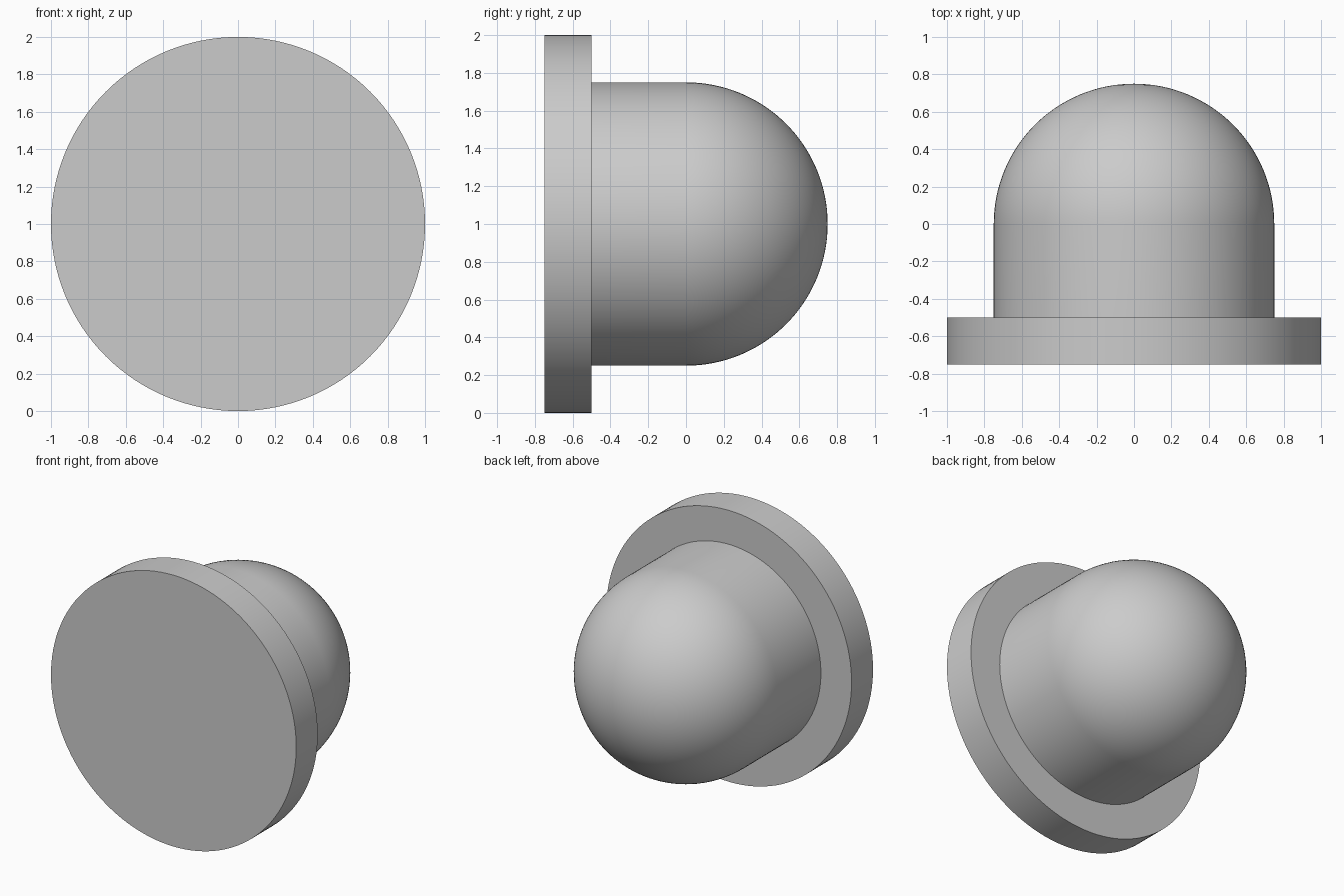
import bpy, bmesh, math
from mathutils import Vector

if "Cube" in bpy.data.objects:
    bpy.data.objects.remove(bpy.data.objects["Cube"])

CENTRE = Vector((0, 0, 1))
SEGMENTS = 128

grey = bpy.data.materials.new("plain grey")
grey.diffuse_color = (0.6, 0.6, 0.6, 1)
grey.use_nodes = True
grey.node_tree.nodes["Principled BSDF"].inputs["Base Color"].default_value = grey.diffuse_color


def lathe(name, profile):
    """Revolve (radius, y) points around the front-to-back axis."""
    bm = bmesh.new()
    verts = [bm.verts.new(CENTRE + Vector((r, y, 0))) for r, y in profile]
    edges = [bm.edges.new(pair) for pair in zip(verts, verts[1:])]
    bmesh.ops.spin(bm, geom=verts + edges, cent=CENTRE, axis=(0, 1, 0),
                   angle=math.tau, steps=SEGMENTS)
    bmesh.ops.remove_doubles(bm, verts=bm.verts[:], dist=1e-4)
    bmesh.ops.recalc_face_normals(bm, faces=bm.faces[:])
    mesh = bpy.data.meshes.new(name)
    bm.to_mesh(mesh)
    bm.free()
    mesh.materials.append(grey)
    obj = bpy.data.objects.new(name, mesh)
    bpy.context.collection.objects.link(obj)
    bpy.ops.object.select_all(action='DESELECT')
    obj.select_set(True)
    bpy.context.view_layer.objects.active = obj
    bpy.ops.object.shade_smooth_by_angle(angle=math.radians(30))
    return obj


# Wide round flange with a flat front
lathe("flange", [(0, -0.75), (1, -0.75), (1, -0.5), (0, -0.5)])

# Straight barrel ending in a hemispherical dome
R, RINGS = 0.75, 32
arc = [(R * math.cos(a), R * math.sin(a))
       for a in (math.pi / 2 * i / RINGS for i in range(RINGS))]
lathe("domed_barrel", [(R, -0.5)] + arc + [(0, R)])
